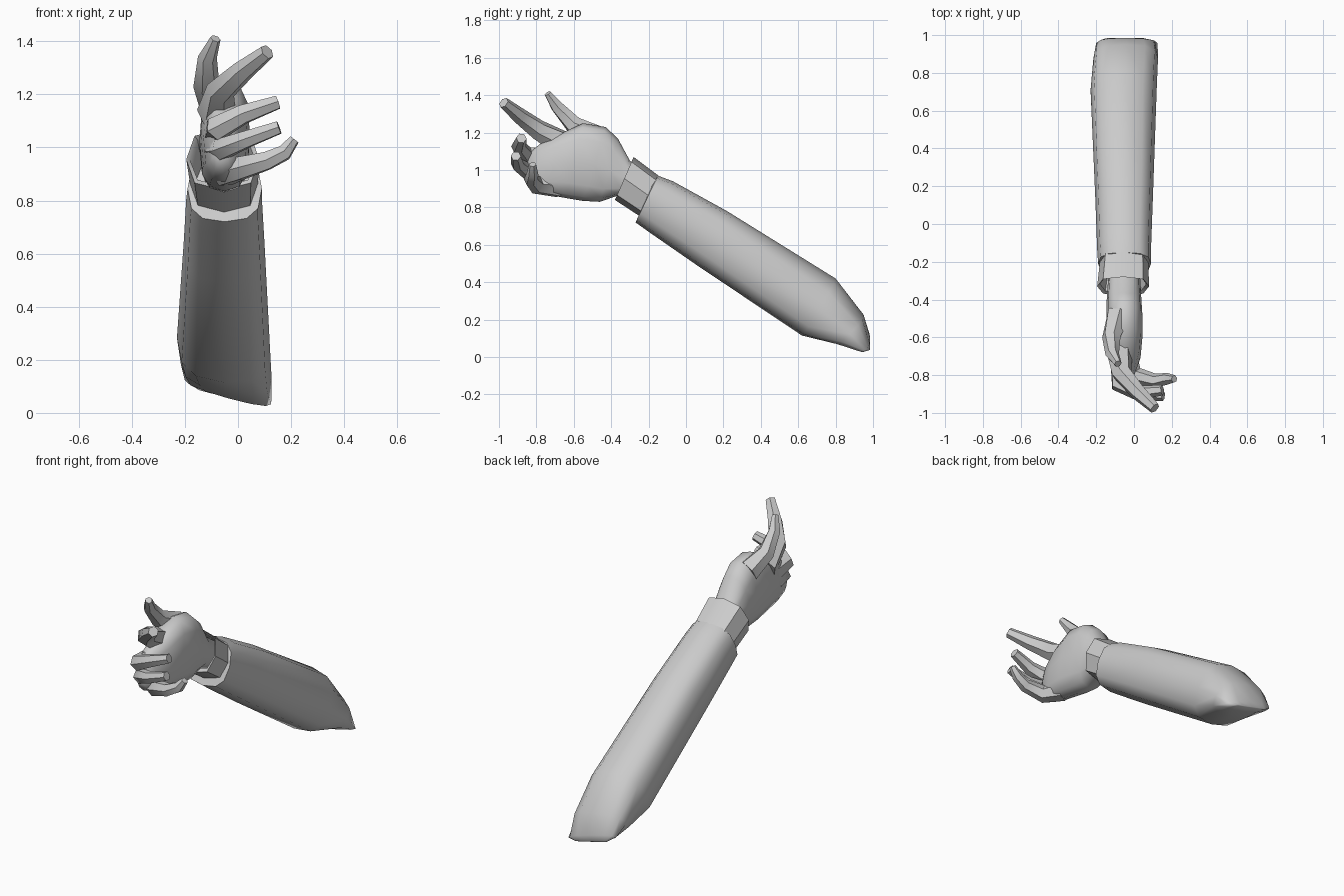
import bpy, bmesh, math
from mathutils import Vector

if "Cube" in bpy.data.objects:
    bpy.data.objects.remove(bpy.data.objects["Cube"])

grey = bpy.data.materials.new("plain grey")
grey.use_nodes = True
COLOUR = (0.6, 0.6, 0.6, 1)
grey.diffuse_color = COLOUR
grey.node_tree.nodes["Principled BSDF"].inputs["Base Color"].default_value = COLOUR


def loft(name, rings, cap_start=True, cap_end=True, angle=50):
    """Skin a list of equal-sized point rings into a smooth mesh."""
    bm = bmesh.new()
    loops = [[bm.verts.new(p) for p in ring] for ring in rings]
    n = len(loops[0])
    for a, b in zip(loops, loops[1:]):
        for i in range(n):
            j = (i + 1) % n
            bm.faces.new((a[i], a[j], b[j], b[i]))
    if cap_start:
        bm.faces.new(loops[0][::-1])
    if cap_end:
        bm.faces.new(loops[-1])
    bmesh.ops.recalc_face_normals(bm, faces=bm.faces[:])
    mesh = bpy.data.meshes.new(name)
    bm.to_mesh(mesh)
    bm.free()
    mesh.materials.append(grey)
    obj = bpy.data.objects.new(name, mesh)
    bpy.context.collection.objects.link(obj)
    bpy.ops.object.select_all(action='DESELECT')
    obj.select_set(True)
    bpy.context.view_layer.objects.active = obj
    bpy.ops.object.shade_smooth_by_angle(angle=math.radians(angle))
    return obj


def section(top, bottom, left, right, tilt=0, sides=12, power=0.75):
    """Rounded-box cross-section between a top and bottom point (y, z)."""
    ring = []
    for i in range(sides):
        a = 2 * math.pi * i / sides
        c, s = math.cos(a), math.sin(a)
        u = math.copysign(abs(c) ** power, c)
        v = math.copysign(abs(s) ** power, s)
        x = (left + right) / 2 + u * (right - left) / 2
        t = (v + 1) / 2
        y = bottom[0] + t * (top[0] - bottom[0])
        z = bottom[1] + t * (top[1] - bottom[1]) + tilt * u
        ring.append((x, y, z))
    return ring


def finger(name, path, radii, sides=6):
    """Tapering jointed digit along a short path."""
    pts = [Vector(p) for p in path]
    rings = []
    for i, p in enumerate(pts):
        d = (pts[min(i + 1, len(pts) - 1)] - pts[max(i - 1, 0)]).normalized()
        side = d.cross(Vector((0.3, 1, 0))).normalized()
        up = side.cross(d)
        turn = [2 * math.pi * (k + 0.5) / sides for k in range(sides)]
        rings.append([p + radii[i] * (side * math.cos(a) + up * math.sin(a)) for a in turn])
    return loft(name, rings)


# Sleeve, with a wedge-shaped elbow
loft("sleeve", [
    section((-0.19, 0.93), (-0.23, 0.80), -0.13, 0.04),
    section((-0.15, 0.97), (-0.27, 0.72), -0.19, 0.09),
    section((-0.07, 0.94), (-0.20, 0.67), -0.195, 0.09),
    section((0.22, 0.78), (0.06, 0.49), -0.205, 0.10),
    section((0.80, 0.42), (0.62, 0.115), -0.23, 0.12, -0.015),
    section((0.95, 0.225), (0.80, 0.08), -0.215, 0.127, -0.03),
    section((0.985, 0.10), (0.93, 0.055), -0.20, 0.125, -0.045, power=0.9),
    section((0.985, 0.065), (0.98, 0.06), -0.15, 0.06, -0.025),
], angle=60)

# Flared cuff: outer wall, rim and inner wall
loft("cuff", [
    section((-0.14, 0.965), (-0.25, 0.755), -0.18, 0.075, sides=8),
    section((-0.28, 1.07), (-0.38, 0.84), -0.195, 0.08, sides=8),
    section((-0.27, 1.05), (-0.365, 0.855), -0.18, 0.065, sides=8),
    section((-0.17, 0.95), (-0.25, 0.79), -0.16, 0.055, sides=8),
], cap_start=False, cap_end=False, angle=35)

# Palm, from wrist to knuckles
loft("palm", [
    section((-0.20, 0.98), (-0.26, 0.83), -0.13, 0.03),
    section((-0.30, 1.05), (-0.36, 0.865), -0.14, 0.035),
    section((-0.365, 1.17), (-0.46, 0.83), -0.145, 0.04),
    section((-0.43, 1.23), (-0.55, 0.835), -0.145, 0.045),
    section((-0.55, 1.25), (-0.64, 0.85), -0.14, 0.045),
    section((-0.66, 1.20), (-0.75, 0.87), -0.13, 0.035),
    section((-0.78, 1.14), (-0.83, 0.90), -0.11, 0.0),
    section((-0.84, 1.09), (-0.86, 0.95), -0.09, -0.03),
], angle=60)

# Digits: root, joints, tip
finger("thumb", [(-0.08, -0.48, 1.17), (-0.12, -0.60, 1.24),
                 (-0.115, -0.69, 1.34), (-0.085, -0.74, 1.41)],
       [0.07, 0.05, 0.036, 0.02])
finger("index_finger", [(-0.08, -0.64, 1.13), (-0.065, -0.79, 1.215),
                        (0.02, -0.89, 1.29), (0.11, -0.975, 1.36)],
       [0.075, 0.055, 0.043, 0.03])
finger("middle_finger", [(-0.07, -0.72, 1.06), (-0.075, -0.85, 1.075),
                         (0.02, -0.895, 1.125), (0.15, -0.88, 1.17)],
       [0.06, 0.05, 0.04, 0.028])
finger("ring_finger", [(-0.07, -0.74, 0.99), (-0.06, -0.85, 0.995),
                       (0.03, -0.90, 1.03), (0.155, -0.91, 1.075)],
       [0.055, 0.045, 0.036, 0.027])
finger("little_finger", [(-0.05, -0.68, 0.91), (0.0, -0.80, 0.92),
                         (0.11, -0.83, 0.95), (0.175, -0.82, 0.98), (0.213, -0.82, 1.03)],
       [0.06, 0.05, 0.038, 0.032, 0.02])
